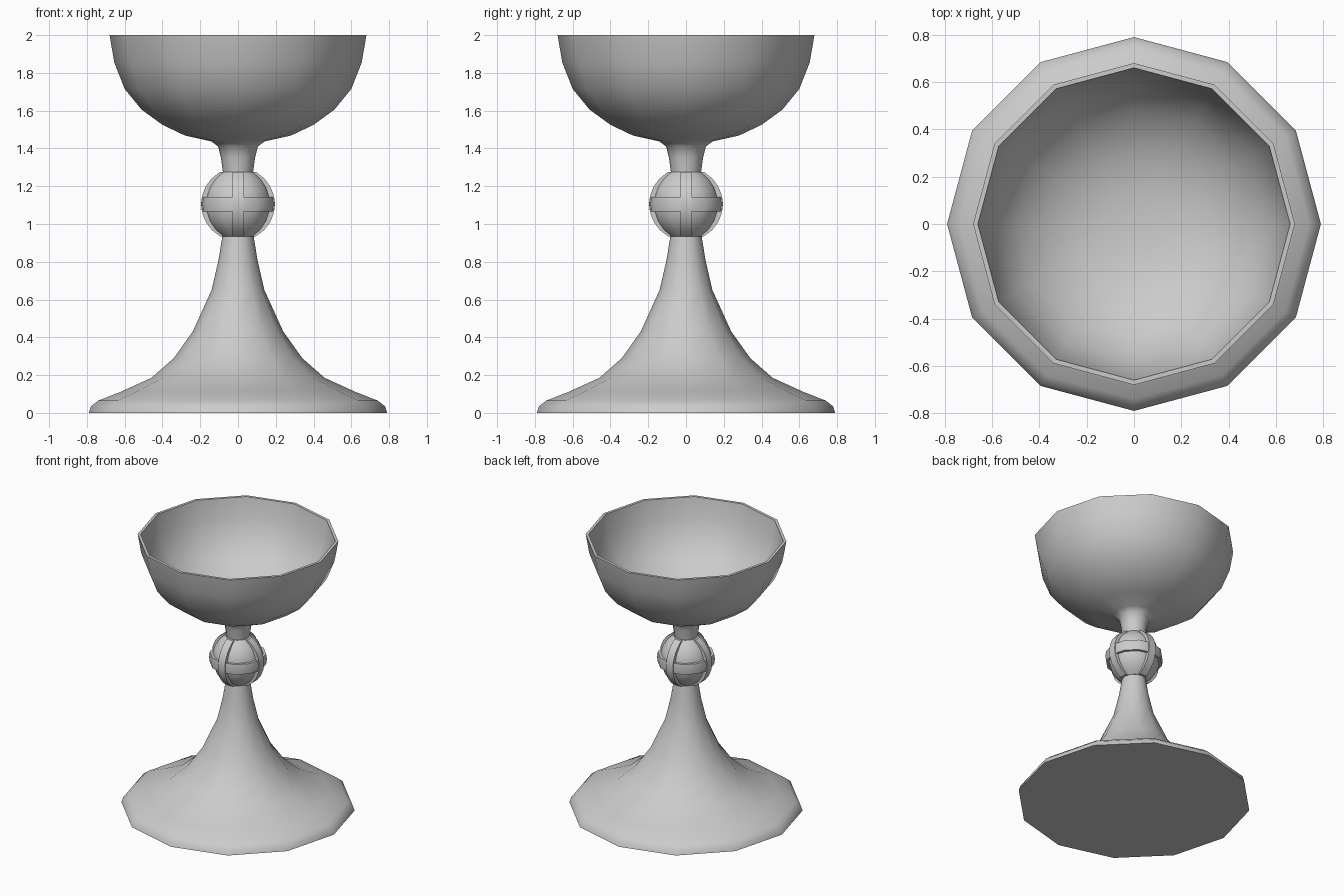
import bpy, bmesh
from math import sin, cos, pi, radians

if "Cube" in bpy.data.objects:
    bpy.data.objects.remove(bpy.data.objects["Cube"])

SIDES = 12
KNOT_Z = 1.105


def finish(bm, name, angle=40):
    bmesh.ops.remove_doubles(bm, verts=bm.verts, dist=1e-5)
    bmesh.ops.recalc_face_normals(bm, faces=bm.faces)
    mesh = bpy.data.meshes.new(name)
    bm.to_mesh(mesh)
    bm.free()
    ob = bpy.data.objects.new(name, mesh)
    bpy.context.collection.objects.link(ob)
    bpy.ops.object.select_all(action='DESELECT')
    ob.select_set(True)
    bpy.context.view_layer.objects.active = ob
    bpy.ops.object.shade_smooth_by_angle(angle=radians(angle))
    return ob


def lathe(name, profile, closed=False):
    """Spin an (r, z) profile around z; points at r = 0 become single poles."""
    bm = bmesh.new()
    rings = []
    for r, z in profile:
        if r == 0:
            rings.append([bm.verts.new((0, 0, z))] * SIDES)
        else:
            rings.append([bm.verts.new((r * cos(2 * pi * i / SIDES), r * sin(2 * pi * i / SIDES), z))
                          for i in range(SIDES)])
    pairs = list(zip(rings, rings[1:]))
    if closed:
        pairs.append((rings[-1], rings[0]))
    for a, b in pairs:
        for i in range(SIDES):
            j = (i + 1) % SIDES
            bm.faces.new(list(dict.fromkeys((a[i], a[j], b[j], b[i]))))
    return finish(bm, name)


# Flared foot and lower stem
lathe("foot", [(0, 0), (0.79, 0), (0.778, 0.035), (0.74, 0.065), (0.62, 0.112), (0.46, 0.185),
               (0.34, 0.29), (0.24, 0.43), (0.14, 0.65), (0.103, 0.81), (0.083, 0.935), (0, 0.935)])

# Ball of the knot, slightly sunk behind the bands
ball = [(0.085, -0.17), (0.125, -0.135), (0.155, -0.09), (0.173, -0.035)]
ball += [(r, -z) for r, z in reversed(ball)]
lathe("knot_ball", [(0, KNOT_Z - 0.17)] + [(r, KNOT_Z + z) for r, z in ball] + [(0, KNOT_Z + 0.17)])

# Horizontal band round the knot
lathe("knot_band", [(0.14, KNOT_Z - 0.038), (0.191, KNOT_Z - 0.038), (0.196, KNOT_Z),
                    (0.191, KNOT_Z + 0.038), (0.14, KNOT_Z + 0.038)], closed=True)

# Four upright ribs on the knot
bm = bmesh.new()
arc = [(0.195 * cos(radians(a)), 0.195 * sin(radians(a))) for a in (-60.7, -45, -30, -15, 0, 15, 30, 45, 60.7)]
outline = [(0.05, -0.17)] + arc + [(0.05, 0.17)]
for k in range(4):
    c, s = cos(k * pi / 2), sin(k * pi / 2)
    left, right = [[bm.verts.new((r * c - t * s, r * s + t * c, KNOT_Z + z)) for r, z in outline]
                   for t in (-0.028, 0.028)]
    bm.faces.new(left)
    bm.faces.new(right)
    for i in range(len(outline)):
        j = (i + 1) % len(outline)
        bm.faces.new((left[i], left[j], right[j], right[i]))
finish(bm, "knot_ribs", 30)

# Neck and hollow bowl in one turned profile
lathe("bowl", [(0, 1.275), (0.08, 1.275), (0.09, 1.35), (0.105, 1.41), (0.14, 1.437), (0.28, 1.468),
               (0.40, 1.525), (0.51, 1.605), (0.60, 1.715), (0.655, 1.855), (0.68, 2.0),
               (0.66, 2.0), (0.635, 1.86), (0.58, 1.725), (0.495, 1.62), (0.39, 1.543),
               (0.27, 1.49), (0.13, 1.465), (0, 1.46)])
